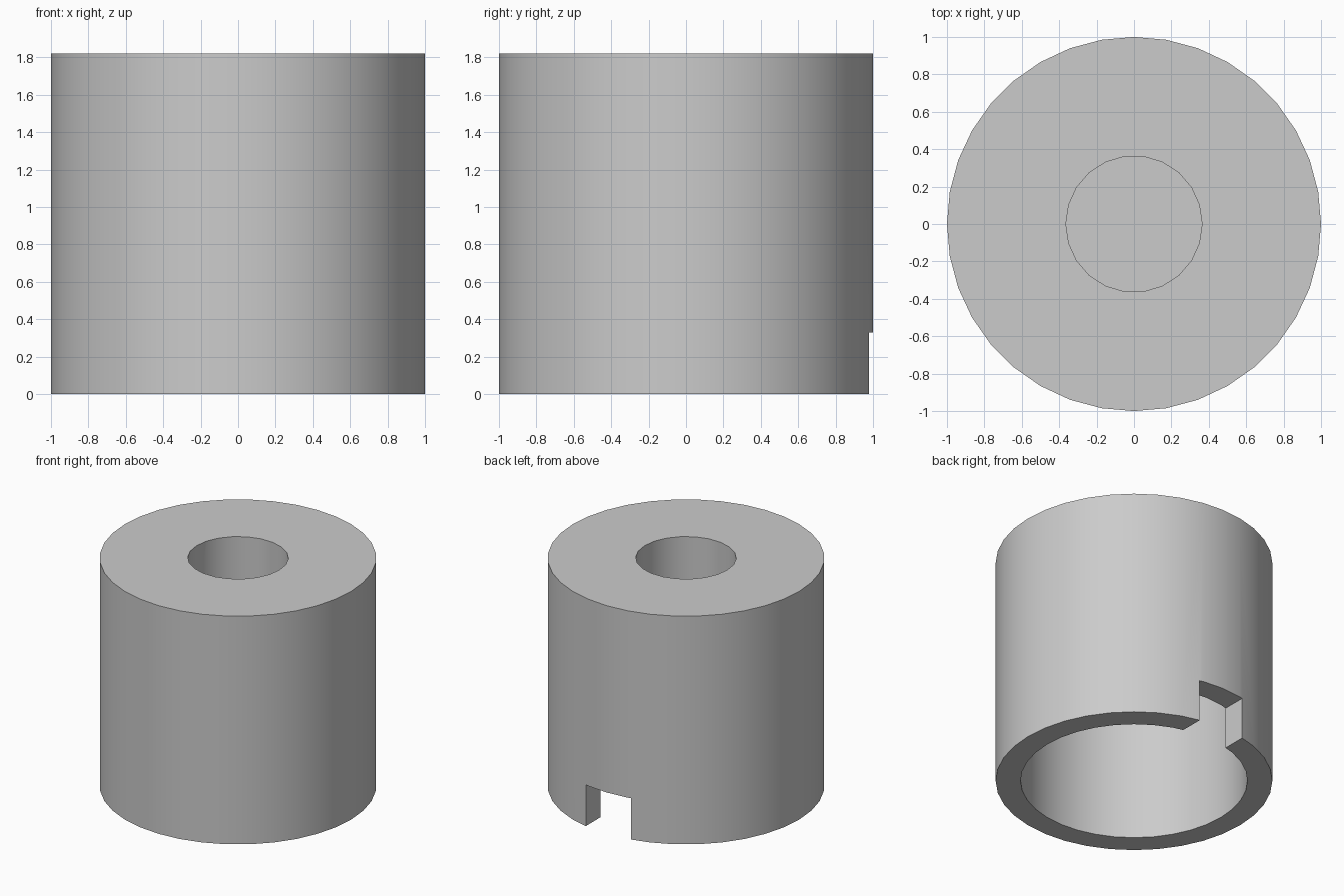
import bpy
import math

cube = bpy.data.objects.get("Cube")
if cube:
    bpy.data.objects.remove(cube, do_unlink=True)

HEIGHT = 1.82
OUTER_RADIUS = 1.0
CAVITY_RADIUS = 0.82
BORE_RADIUS = 0.364
CAVITY_TOP = 1.18
BORE_FLOOR = 1.36
SLOT_HALF_WIDTH = 0.2
SLOT_HEIGHT = 0.33
MARGIN = 0.1

grey = bpy.data.materials.new("plain grey")
grey.use_nodes = True
colour = (0.6, 0.6, 0.6, 1)
grey.diffuse_color = colour
grey.node_tree.nodes["Principled BSDF"].inputs["Base Color"].default_value = colour


def cylinder(name, radius, bottom, top, sides):
    """Upright cylinder with a vertex on the +x axis."""
    bpy.ops.mesh.primitive_cylinder_add(
        vertices=sides, radius=radius, depth=top - bottom,
        location=(0, 0, (bottom + top) / 2), rotation=(0, 0, math.pi / 2))
    obj = bpy.context.object
    obj.name = name
    obj.data.materials.append(grey)
    return obj


def subtract(body, cutter):
    """Cut one shape out of the body and discard the cutter."""
    cutter.hide_render = True
    mod = body.modifiers.new("cut", 'BOOLEAN')
    mod.operation = 'DIFFERENCE'
    mod.solver = 'EXACT'
    mod.object = cutter
    bpy.context.view_layer.objects.active = body
    bpy.ops.object.modifier_apply(modifier=mod.name)
    bpy.data.objects.remove(cutter, do_unlink=True)


# Solid outer sleeve
body = cylinder("sleeve_body", OUTER_RADIUS, 0, HEIGHT, 36)

# Wide cavity open at the bottom, narrow blind bore open at the top
subtract(body, cylinder("cavity_cutter", CAVITY_RADIUS, -MARGIN, CAVITY_TOP, 36))
subtract(body, cylinder("bore_cutter", BORE_RADIUS, BORE_FLOOR, HEIGHT + MARGIN, 22))

# Square slot through the back wall at the bottom rim
bpy.ops.mesh.primitive_cube_add(
    size=1, location=(0, 0.9, (SLOT_HEIGHT - MARGIN) / 2))
slot = bpy.context.object
slot.name = "slot_cutter"
slot.scale = (2 * SLOT_HALF_WIDTH, 0.6, SLOT_HEIGHT + MARGIN)
slot.data.materials.append(grey)
bpy.context.view_layer.update()
subtract(body, slot)

# Smooth round walls with sharp rims
bpy.ops.object.select_all(action='DESELECT')
body.select_set(True)
bpy.context.view_layer.objects.active = body
bpy.ops.object.shade_smooth_by_angle(angle=math.radians(30))
